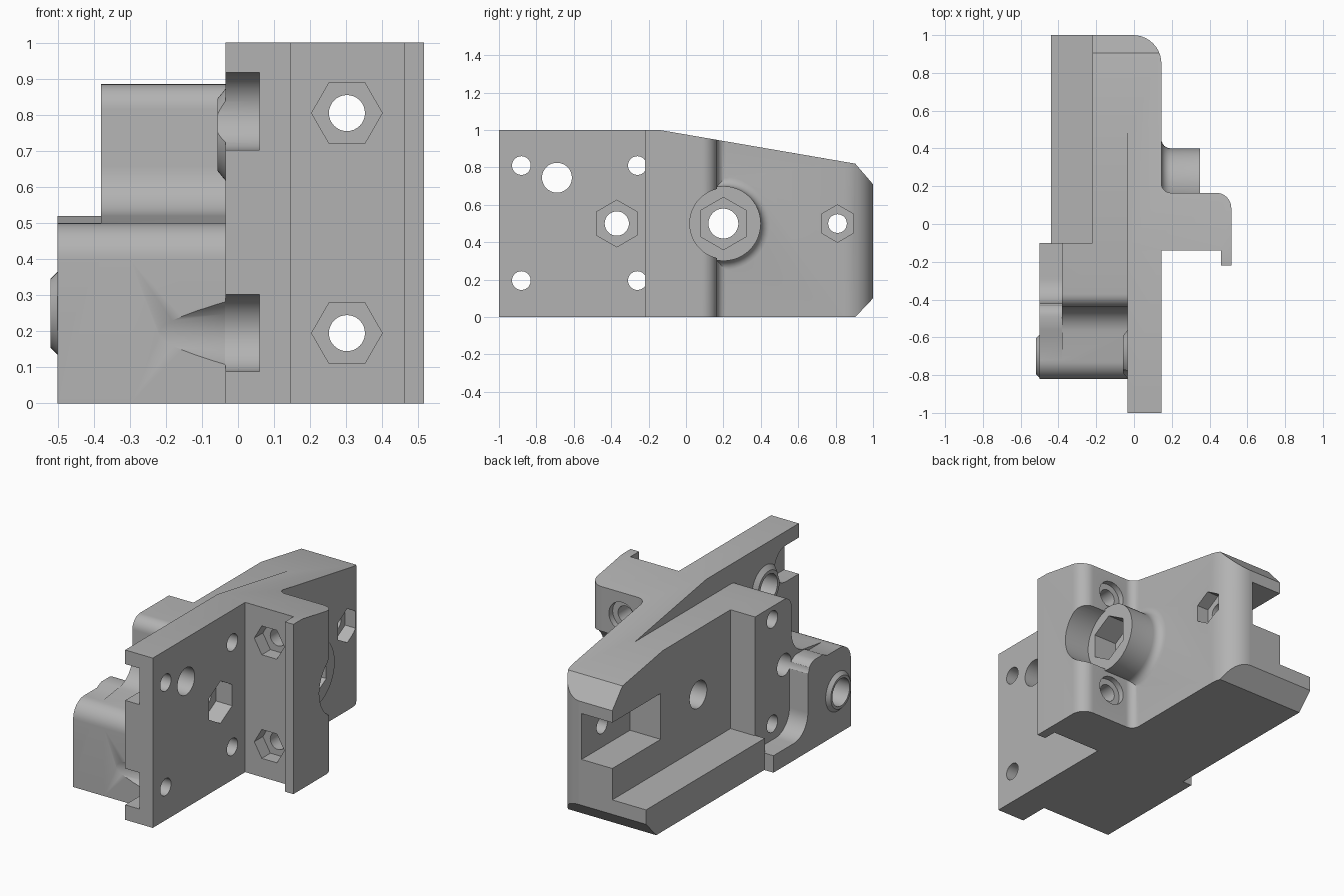
import bpy, bmesh
from math import sin, cos, pi, radians

if "Cube" in bpy.data.objects:
    bpy.data.objects.remove(bpy.data.objects["Cube"])

gray = bpy.data.materials.new("matte gray")
gray.use_nodes = True
COLOR = (0.45, 0.45, 0.45, 1)
gray.diffuse_color = COLOR
gray.node_tree.nodes["Principled BSDF"].inputs["Base Color"].default_value = COLOR


def place(axis, u, v, t):
    return {"x": (t, u, v), "y": (u, t, v), "z": (u, v, t)}[axis]


def loft(name, axis, sections):
    """Solid through matching rings, given as (position on axis, ring points)."""
    bm = bmesh.new()
    rings = [[bm.verts.new(place(axis, u, v, t)) for u, v in pts] for t, pts in sections]
    n = len(rings[0])
    for a, b in zip(rings, rings[1:]):
        for i in range(n):
            j = (i + 1) % n
            bm.faces.new((a[i], a[j], b[j], b[i]))
    bm.faces.new(rings[0])
    bm.faces.new(rings[-1])
    bmesh.ops.recalc_face_normals(bm, faces=bm.faces[:])
    mesh = bpy.data.meshes.new(name)
    bm.to_mesh(mesh)
    bm.free()
    mesh.materials.append(gray)
    obj = bpy.data.objects.new(name, mesh)
    bpy.context.collection.objects.link(obj)
    return obj


def prism(name, axis, pts, lo, hi):
    return loft(name, axis, [(lo, pts), (hi, pts)])


def arc(u, v, r, start, end, steps=10):
    angles = [radians(start + (end - start) * i / steps) for i in range(steps + 1)]
    return [(u + r * cos(a), v + r * sin(a)) for a in angles]


def ring(u, v, r, n=48, turn=0.0):
    return [(u + r * cos(turn + 2 * pi * i / n), v + r * sin(turn + 2 * pi * i / n)) for i in range(n)]


def rect(u0, u1, v0, v1):
    return [(u0, v0), (u1, v0), (u1, v1), (u0, v1)]


def lathe(name, axis, u, v, steps):
    return loft(name, axis, [(t, ring(u, v, r)) for t, r in steps])


def combine(base, tool, operation):
    mod = base.modifiers.new(operation, "BOOLEAN")
    mod.operation, mod.object, mod.solver = operation, tool, "EXACT"
    bpy.context.view_layer.update()
    graph = bpy.context.evaluated_depsgraph_get()
    mesh = bpy.data.meshes.new_from_object(base.evaluated_get(graph))
    base.modifiers.clear()
    base.data = mesh
    bpy.data.objects.remove(tool)


def add(tool):
    combine(bracket, tool, "UNION")


def cut(tool):
    combine(bracket, tool, "DIFFERENCE")


# Plate and clamp arm: plan shape trimmed by the side outline
plan = [(-0.035, -1), (0.145, -1), (0.145, -0.14), (0.46, -0.14), (0.46, -0.22), (0.515, -0.22)]
plan += arc(0.435, 0.085, 0.08, 0, 90)
plan += arc(0.195, 0.215, 0.05, 270, 180)
plan += arc(-0.005, 0.85, 0.15, 0, 90)
plan += [(-0.035, 1)]
bracket = prism("bracket", "z", plan, -0.1, 1.1)
side = [(-1.1, 0), (0.905, 0), (1, 0.1), (1, 0.71), (0.905, 0.82), (-0.14, 1), (-1.1, 1)]
combine(bracket, prism("side_outline", "x", side, -1, 1), "INTERSECT")

# Thick rear body and its low ledge
body = [(-0.2, 0), (0.905, 0), (1, 0.1), (1, 0.71), (0.905, 0.82), (0.528, 0.885), (-0.2, 0.885)]
add(prism("rear_body", "x", body, -0.22, 0))
ledge = [(-0.105, 0), (0.905, 0), (1, 0.1), (1, 0.185), (-0.105, 0.185)]
add(prism("ledge", "x", ledge, -0.44, -0.1))

# Stepped block with the rounded lobe in front
nose = [(-0.82, 0)] + arc(-0.72, 0.4, 0.1, 180, 90)
block = [(-0.1, 0)] + nose + arc(-0.58, 0.66, 0.14, 270, 360) \
    + arc(-0.37, 0.815, 0.07, 180, 90) + [(-0.1, 0.885)]
add(prism("stepped_block", "x", block, -0.38, 0))
rim = [(-0.1, 0)] + nose + [(-0.6, 0.5), (-0.56, 0.52)] + arc(-0.49, 0.45, 0.07, 90, 0) \
    + arc(-0.29, 0.23, 0.13, 180, 270) + [(-0.1, 0.1)]
add(prism("rim", "x", rim, -0.5, -0.3))

# Raised collars and the filleted screw boss
add(lathe("lobe_collar", "x", -0.7, 0.25, [(-0.52, 0.095), (-0.495, 0.12), (-0.45, 0.12)]))
add(lathe("plate_collar", "x", -0.69, 0.745, [(-0.057, 0.1), (-0.03, 0.133), (0, 0.133)]))
flare = [(0.195 + 0.05 * sin(a), 0.25 + 0.05 * cos(a)) for a in
         [radians(270 - 15 * i) for i in range(7)]]
flare = [(0.195 - 0.05 * cos(radians(15 * i)), 0.25 - 0.05 * sin(radians(15 * i))) for i in range(7)]
add(lathe("screw_boss", "x", 0.2, 0.5, [(0.1, 0.25)] + flare + [(0.35, 0.2)]))
cut(prism("boss_clearance", "x", ring(0.21, 0.5, 0.19), 0.35, 0.7))

# Nut slots open to the front edge; the lower one tapers into the lobe
for z in (0.195, 0.81):
    slot = [(-1.1, z - 0.107)] + arc(-0.88, z, 0.107, -90, 90, 24) + [(-1.1, z + 0.107)]
    cut(prism("nut_slot", "x", slot, -0.06 if z > 0.5 else -0.036, 0.06))
cut(lathe("slot_taper", "x", -0.88, 0.195, [(-0.3, 0.04), (-0.03, 0.107)]))

# Sideways holes through plate, body and boss
for y, z, r in [(-0.88, 0.195, 0.05), (-0.88, 0.81, 0.05), (-0.26, 0.195, 0.05), (-0.26, 0.81, 0.05),
                (-0.69, 0.745, 0.08), (-0.37, 0.5, 0.065), (0.2, 0.5, 0.08), (0.81, 0.5, 0.05)]:
    low = -0.2 if y == -0.88 else -0.8
    cut(prism("cross_hole", "x", ring(y, z, r, 32), low, 0.45))
cut(prism("lobe_hole", "x", ring(-0.7, 0.25, 0.08), -0.7, -0.15))

# Hexagonal nut pockets on the outer side
for y, r, low, high in [(-0.37, 0.125, 0.04, 0.3), (0.2, 0.14, 0.2, 0.6), (0.81, 0.1, 0.07, 0.3)]:
    cut(prism("hex_pocket", "x", ring(y, 0.5, r, 6, pi / 2), low, high))

# Clamp arm bolt holes with nut pockets and counterbores
for z in (0.195, 0.805):
    cut(prism("arm_hole", "y", ring(0.302, z, 0.05, 32), -0.5, 0.6))
    cut(prism("arm_hex", "y", ring(0.302, z, 0.098, 6), -0.3, -0.06))
    cut(prism("arm_counterbore", "y", ring(0.302, z, 0.085, 32), 0.13, 0.25))

# Nut channel open at the back end
cut(prism("nut_channel", "z", rect(-0.3, -0.02, 0.55, 1.1), 0.37, 0.64))

# Smooth curves, crisp edges
for o in bpy.context.selected_objects:
    o.select_set(False)
bracket.select_set(True)
bpy.context.view_layer.objects.active = bracket
bpy.ops.object.shade_smooth_by_angle(angle=radians(30))
